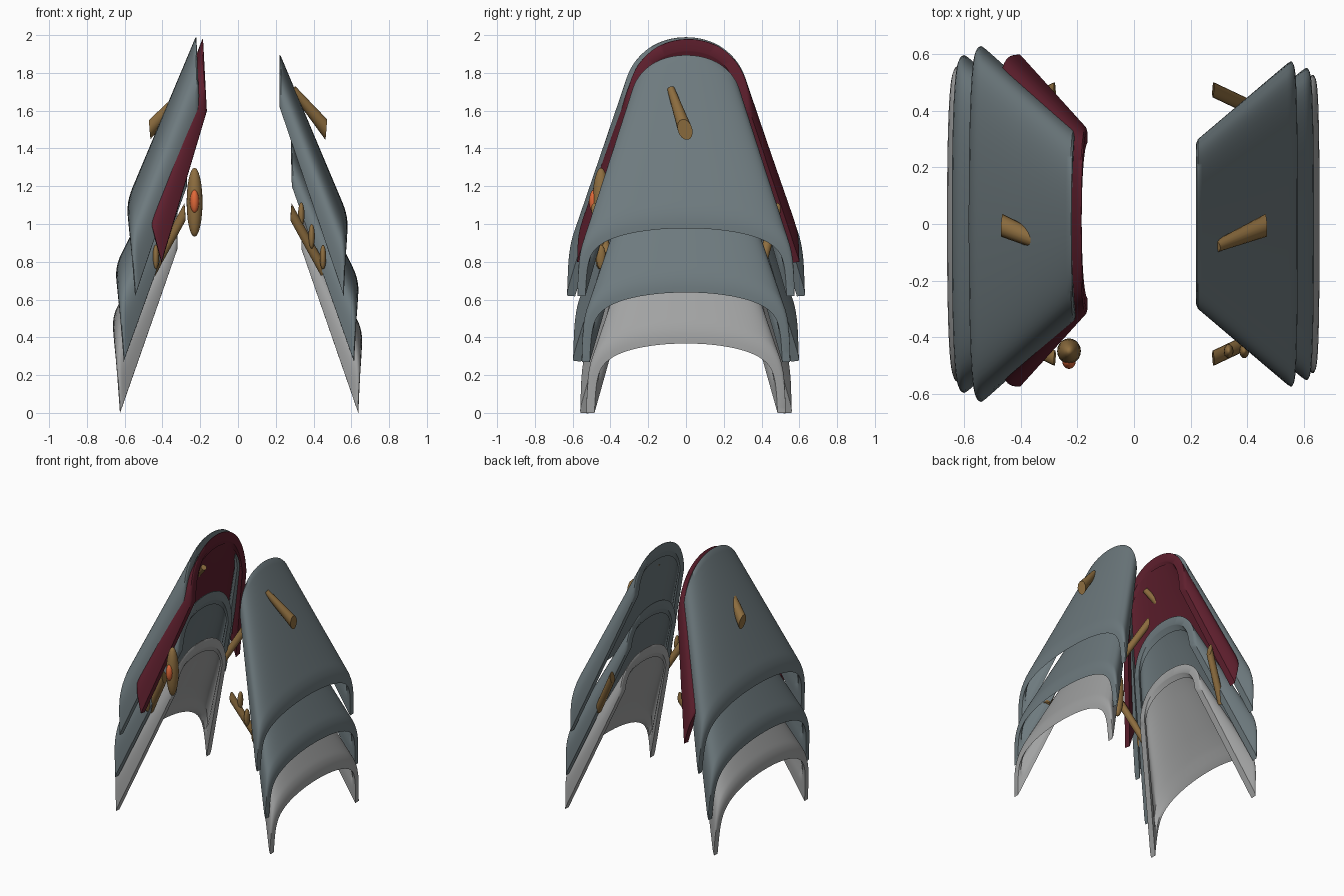
import bpy, bmesh
from math import sin, cos, pi, sqrt, radians
from mathutils import Vector, Matrix

cube = bpy.data.objects.get("Cube")
if cube:
    bpy.data.objects.remove(cube)


def material(name, rgb):
    m = bpy.data.materials.new(name)
    m.use_nodes = True
    m.diffuse_color = (*rgb, 1)
    bsdf = m.node_tree.nodes["Principled BSDF"]
    bsdf.inputs["Base Color"].default_value = (*rgb, 1)
    bsdf.inputs["Roughness"].default_value = 0.6
    return m


STEEL = material("blue_grey_steel", (0.155, 0.195, 0.21))
SILVER = material("light_grey", (0.36, 0.365, 0.365))
RED = material("dark_red", (0.115, 0.014, 0.027))
BRASS = material("brass", (0.27, 0.155, 0.05))
ORANGE = material("orange_gem", (0.75, 0.14, 0.04))


def finish(name, bm, mat, angle=40):
    bmesh.ops.recalc_face_normals(bm, faces=bm.faces)
    mesh = bpy.data.meshes.new(name)
    bm.to_mesh(mesh)
    bm.free()
    mesh.materials.append(mat)
    mesh.shade_smooth()
    mesh.set_sharp_from_angle(angle=radians(angle))
    ob = bpy.data.objects.new(name, mesh)
    bpy.context.collection.objects.link(ob)
    return ob


def shell(name, side, top, bottom, mat, thin=0.024, rim=0.05, roll=0.045):
    """Curved plate lofted between two arches.
    Each arch: (apex x, apex z, end x, end z, half width, squareness)."""
    def arch(p, a):
        ax, az, ex, ez, w, k = p
        s = sin(a)
        return Vector((ex + (ax - ex) * s, w * cos(a) * (1 + k * s * s), ez + (az - ez) * s))

    def point(a, t):
        return arch(top, a).lerp(arch(bottom, a), t)

    def normal(a, t):
        e = 0.001
        da = point(a + e, t) - point(a - e, t)
        dt = arch(bottom, a) - arch(top, a)
        return da.cross(dt).normalized()

    def step(v, lo, hi):
        k = min(max((v - lo) / (hi - lo), 0), 1)
        return k * k * (3 - 2 * k)

    # denser rows near both rims
    rows = [0, 0.006, 0.02, 0.06, 0.08, 0.1, 0.13, 0.3, 0.5, 0.7, 0.88,
            0.91, 0.935, 0.955, 0.975, 0.99, 1]
    n = 48
    bm = bmesh.new()
    rings = []
    for t in rows:
        outer, inner = [], []
        for i in range(n + 1):
            a = pi * i / n
            p, nrm = point(a, t), normal(a, t)
            upright = Vector((0, nrm.y, nrm.z)).normalized()
            # thick band along every rim, thin skin in the middle
            flat = step(t, 0.06, 0.11) * step(min(a, pi - a), 0.2, 0.36)
            flat *= 1 - step(t, 0.88, 0.96)
            depth = upright * rim * (1 + 0.45 * sin(a)) * (1 - flat) + nrm * thin * flat
            k = max((t - 0.93) / 0.07, 0)
            curl = roll * (1 - sqrt(max(1 - k * k, 0))) * (0.2 + 0.8 * sin(a))
            curl += 0.012 * (1 - min(t / 0.02, 1)) ** 2
            for pts, q in ((outer, p - upright * curl), (inner, p - depth)):
                pts.append(bm.verts.new((side * q.x, q.y, q.z)))
        rings.append(outer + inner[::-1])
    m = len(rings[0])
    for r0, r1 in zip(rings, rings[1:]):
        for i in range(m):
            j = (i + 1) % m
            bm.faces.new((r0[i], r0[j], r1[j], r1[i]))
    for r in (rings[0], rings[-1]):
        for i in range(n):
            bm.faces.new((r[i], r[i + 1], r[m - 2 - i], r[m - 1 - i]))
    return finish(name, bm, mat)


def rod(name, side, a, b, r1, r2):
    """Round bar from a to b, with its end at b cut upright."""
    a, b = Vector(a), Vector(b)
    axis = (b - a).normalized()
    bm = bmesh.new()
    bmesh.ops.create_cone(bm, cap_ends=True, segments=16, radius1=r1, radius2=r2,
                          depth=(b - a).length)
    tip = [v for v in bm.verts if v.co.z > 0]
    bm.transform(Matrix.Translation((a + b) / 2) @ axis.to_track_quat('Z', 'Y').to_matrix().to_4x4())
    for v in tip:
        v.co += axis * ((b.x - v.co.x) / axis.x) * 0.85
    bm.transform(Matrix.Diagonal((side, 1, 1, 1)))
    return finish(name, bm, BRASS)


def bead(name, side, centre, size, mat=BRASS):
    bm = bmesh.new()
    bmesh.ops.create_uvsphere(bm, u_segments=20, v_segments=12, radius=1)
    x, y, z = centre
    bm.transform(Matrix.Translation((side * x, y, z)) @ Matrix.Diagonal((*size, 1)))
    return finish(name, bm, mat)


# Three overlapping plates on the left
shell("left_upper_plate", 1, (0.22, 1.905, 0.22, 1.62, 0.295, 0.15),
      (0.58, 1.05, 0.56, 0.62, 0.583, 0.5), STEEL)
shell("left_middle_plate", 1, (0.28, 1.45, 0.285, 1.2, 0.29, 0.15),
      (0.637, 0.71, 0.615, 0.27, 0.56, 0.5), STEEL)
shell("left_lower_plate", 1, (0.335, 1.1, 0.335, 0.87, 0.29, 0.15),
      (0.657, 0.44, 0.637, 0, 0.535, 0.5), SILVER)

# Three larger plates on the right, with a red lining
shell("right_upper_plate", -1, (0.22, 2.0, 0.205, 1.62, 0.335, 0.15),
      (0.585, 1.13, 0.545, 0.62, 0.637, 0.5), STEEL)
shell("right_middle_plate", -1, (0.27, 1.52, 0.27, 1.2, 0.32, 0.15),
      (0.645, 0.79, 0.605, 0.275, 0.605, 0.5), STEEL)
shell("right_lower_plate", -1, (0.32, 1.15, 0.32, 0.87, 0.32, 0.15),
      (0.662, 0.52, 0.625, 0, 0.567, 0.5), SILVER)
lining = shell("right_red_lining", -1, (0.185, 1.99, 0.165, 1.6, 0.325, 0.15),
               (0.5, 1.16, 0.405, 0.8, 0.59, 0.5), RED, thin=0.035, roll=0.01)
lining.location.y = 0.012

# Pegs through the upper plates, and slanted rods at the front and back edges
for side, word in ((1, "left"), (-1, "right")):
    inner = (0.29, -0.08, 1.715) if side > 0 else (0.2, -0.12, 1.78)
    rod(word + "_peg", side, inner, (0.467, -0.005, 1.5), 0.02, 0.038)
    for y, end in ((-1, "front"), (1, "back")):
        rod(f"{word}_{end}_rod", side, (0.46, 0.39 * y, 0.74),
            (0.28, 0.475 * y, 1.065), 0.025, 0.025)

# Small beads along the front rods
for i, (x, z) in enumerate(((0.335, 1.05), (0.39, 0.935), (0.45, 0.825))):
    bead(f"left_bead_{i + 1}", 1, (x, -0.45, z), (0.017, 0.025, 0.065))
bead("right_bead", -1, (0.435, -0.455, 0.825), (0.017, 0.025, 0.065))

# Oval medallion with an orange gem
bead("medallion", -1, (0.23, -0.45, 1.115), (0.042, 0.045, 0.183))
bead("medallion_gem", -1, (0.23, -0.485, 1.12), (0.024, 0.028, 0.062), ORANGE)
